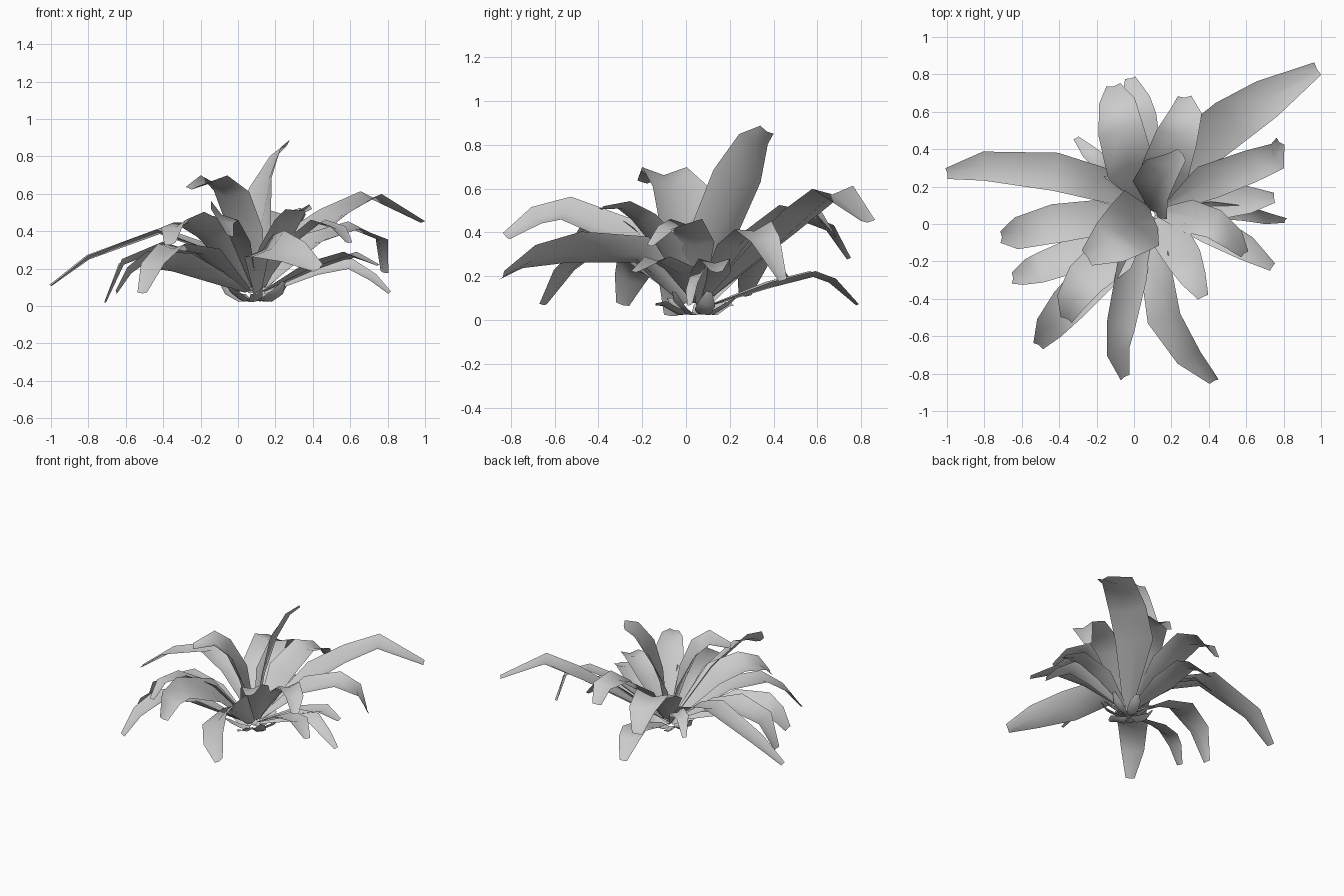
import bpy, math
from mathutils import Vector, Matrix


def lerp_list(vals, t):
    f = t * (len(vals) - 1)
    i = min(int(f), len(vals) - 2)
    return vals[i] + (vals[i + 1] - vals[i]) * (f - i)


PROFILE = [0.25, 0.75, 1.0, 0.95, 0.75, 0.28]


def leaf(name, pts, width, roll=0):
    """Folded strip of two quads across, swept along a path, with a blunt tip."""
    pts = [Vector(p) for p in pts]
    overall = pts[-1] - pts[0]
    overall.z = 0
    overall.normalize()
    lengths = [0]
    for a, b in zip(pts, pts[1:]):
        lengths.append(lengths[-1] + (b - a).length)
    verts, faces = [], []
    n = len(pts)
    for i, p in enumerate(pts):
        t = (pts[min(i + 1, n - 1)] - pts[max(i - 1, 0)]).normalized()
        flat = Vector((t.x, t.y, 0)) + overall * 0.3
        side = flat.cross(Vector((0, 0, 1)))
        side = (side - t * side.dot(t)).normalized()
        side = Matrix.Rotation(math.radians(roll), 3, t) @ side
        normal = side.cross(t).normalized()
        w = width * lerp_list(PROFILE, lengths[i] / lengths[-1]) / 2
        dip = normal * w * 0.15
        verts += [p - side * w + dip, p - dip, p + side * w + dip]
        if i:
            k = 3 * i
            faces += [(k - 3, k - 2, k + 1, k), (k - 2, k - 1, k + 2, k + 1)]
    mesh = bpy.data.meshes.new(name)
    mesh.from_pydata(verts, [], faces)
    for poly in mesh.polygons:
        poly.use_smooth = True
    obj = bpy.data.objects.new(name, mesh)
    bpy.context.collection.objects.link(obj)


# Upright centre leaves
leaf("upright_leaf", [(.11, .06, .08), (.1, .14, .4), (.135, .24, .65), (.21, .31, .82), (.26, .37, .865)], .29, -33)
leaf("inner_leaf", [(.1, .05, .08), (.02, .02, .4), (-.05, -.04, .6), (-.13, -.1, .68), (-.25, -.18, .63)], .35)

# Right side leaves
leaf("long_back_right_leaf", [(.12, .08, .08), (.35, .42, .37), (.52, .55, .49), (.71, .67, .59), (.98, .83, .45)], .27, 4)
leaf("right_leaf_upper", [(.14, .07, .1), (.4, .23, .35), (.62, .31, .42), (.76, .36, .36), (.78, .44, .18)], .2, 12)
leaf("right_leaf_middle", [(.14, .06, .08), (.4, .11, .2), (.62, .13, .27), (.75, .14, .22)], .19)
leaf("right_leaf_low", [(.14, .06, .07), (.42, .08, .19), (.6, .06, .22), (.72, .03, .15), (.81, .02, .07)], .11, 35)
leaf("right_front_leaf_low", [(.14, .05, .08), (.4, -.02, .22), (.6, -.13, .28), (.74, -.23, .22)], .17)
leaf("right_front_leaf_upper", [(.13, .06, .1), (.3, .04, .35), (.43, 0, .45), (.53, -.08, .42), (.59, -.16, .34)], .18)

# Front leaves
leaf("short_front_leaf", [(.13, .04, .1), (.2, -.07, .31), (.28, -.2, .46), (.32, -.29, .52), (.37, -.39, .51)], .22, 10)
leaf("long_front_leaf", [(.11, 0, .08), (.12, -.2, .31), (.17, -.5, .32), (.3, -.71, .28), (.43, -.84, .2)], .24, 38)
leaf("front_leaf", [(.08, 0, .1), (-.02, -.25, .38), (-.08, -.55, .5), (-.09, -.68, .47), (-.05, -.82, .38)], .22, -35)
leaf("front_left_leaf_low", [(.05, 0, .08), (-.18, -.25, .29), (-.35, -.43, .32), (-.45, -.55, .22), (-.51, -.65, .07)], .22)
leaf("front_left_leaf_upper", [(.06, .02, .1), (-.12, -.18, .38), (-.26, -.3, .46), (-.34, -.42, .43), (-.36, -.51, .33)], .25, 15)

# Left side leaves
leaf("left_front_leaf", [(.05, 0, .08), (-.3, -.17, .22), (-.5, -.24, .24), (-.58, -.26, .18), (-.65, -.29, .07)], .22, 28)
leaf("left_leaf", [(.05, .03, .08), (-.2, .03, .24), (-.42, 0, .31), (-.62, -.05, .23), (-.71, -.07, .02)], .22, 10)
leaf("long_left_leaf", [(.08, .09, .08), (-.2, .22, .32), (-.42, .28, .4), (-.8, .31, .26), (-1, .27, .11)], .21, -3)
leaf("left_back_leaf", [(.06, .1, .07), (-.12, .28, .28), (-.24, .38, .3), (-.31, .46, .2)], .11, 20)

# Back leaves
leaf("back_leaf_upper", [(.08, .1, .1), (-.02, .3, .36), (-.07, .5, .48), (-.09, .65, .42), (-.11, .74, .28)], .27)
leaf("back_leaf_low", [(.09, .12, .07), (.05, .38, .16), (.03, .58, .21), (.01, .66, .18), (-.02, .78, .07)], .2)
leaf("back_right_leaf", [(.12, .1, .1), (.17, .3, .38), (.23, .47, .51), (.28, .6, .48), (.27, .68, .38)], .26)

# Small dead leaves curled around the base
for i in range(7):
    a = i * math.tau / 7 + 0.3
    path = [(.09 + r * math.cos(a), .05 + r * math.sin(a), z)
            for r, z in ((.02, .03), (.08, .03), (.15, .07), (.19, .13 - .03 * (i % 3)))]
    leaf(f"base_leaf_{i + 1}", path, .09, 20 * (i % 3 - 1))
